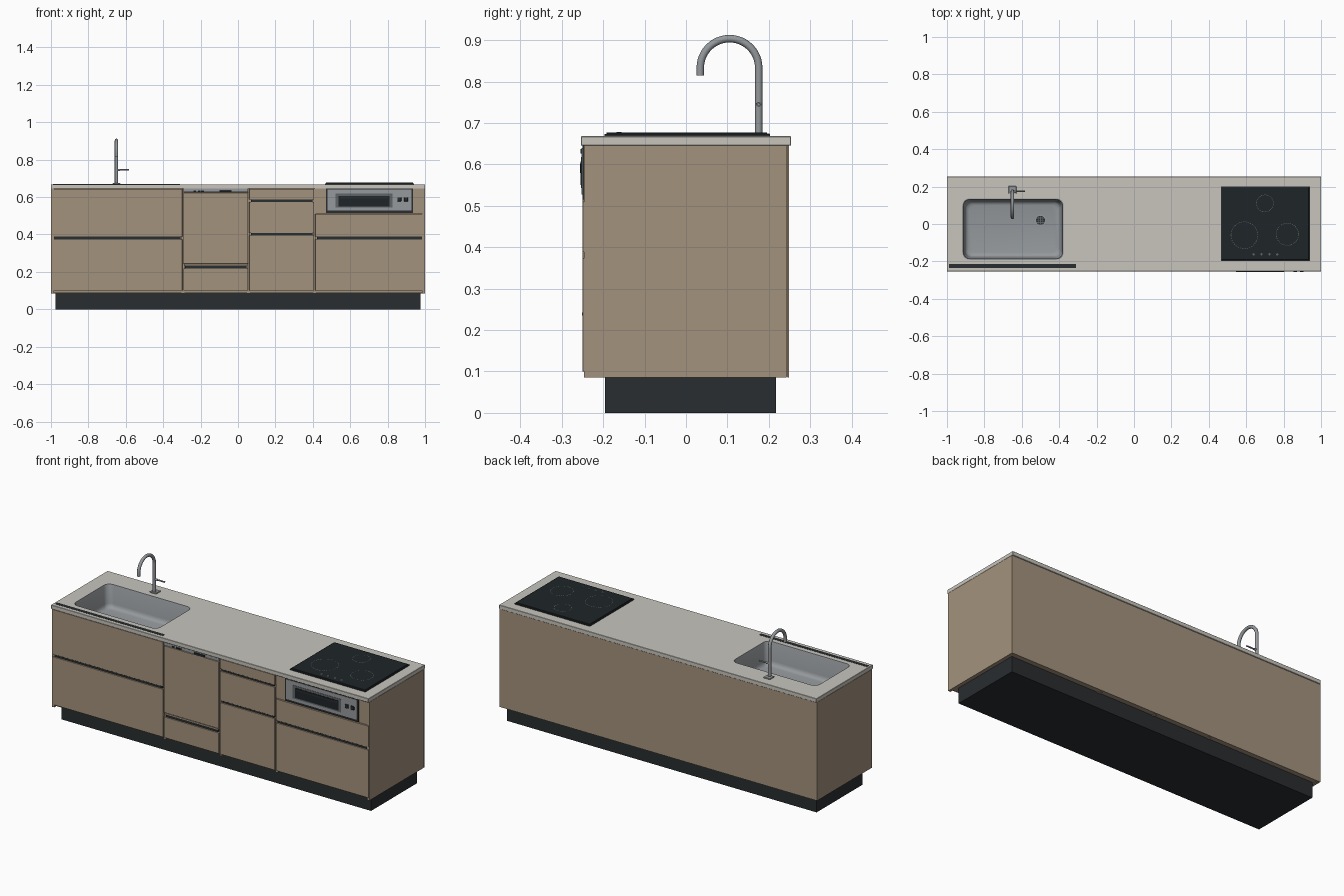
import bpy, bmesh
from math import sin, cos, pi, radians

if "Cube" in bpy.data.objects:
    bpy.data.objects.remove(bpy.data.objects["Cube"])


def material(name, rgb):
    m = bpy.data.materials.new(name)
    m.diffuse_color = (*rgb, 1)
    m.use_nodes = True
    m.node_tree.nodes["Principled BSDF"].inputs["Base Color"].default_value = m.diffuse_color
    return m


WOOD = material("wood", (0.37, 0.29, 0.205))
DARK = material("dark", (0.022, 0.026, 0.029))
STONE = material("stone", (0.58, 0.56, 0.51))
STEEL = material("steel", (0.30, 0.32, 0.335))
GLASS = material("glass", (0.013, 0.018, 0.021))
MARK = material("marking", (0.12, 0.13, 0.14))


def finish(name, bm, mat, smooth=False):
    bmesh.ops.recalc_face_normals(bm, faces=bm.faces)
    me = bpy.data.meshes.new(name)
    bm.to_mesh(me)
    bm.free()
    ob = bpy.data.objects.new(name, me)
    bpy.context.collection.objects.link(ob)
    me.materials.append(mat)
    if smooth:
        smooth_shade(ob)
    return ob


def smooth_shade(ob):
    bpy.ops.object.select_all(action='DESELECT')
    ob.select_set(True)
    bpy.context.view_layer.objects.active = ob
    bpy.ops.object.shade_smooth_by_angle(angle=radians(35))


def box(name, x0, x1, y0, y1, z0, z1, mat, bevel=0):
    bm = bmesh.new()
    bmesh.ops.create_cube(bm, size=1)
    for v in bm.verts:
        v.co = ((x0 + x1) / 2 + v.co.x * (x1 - x0),
                (y0 + y1) / 2 + v.co.y * (y1 - y0),
                (z0 + z1) / 2 + v.co.z * (z1 - z0))
    if bevel:
        bmesh.ops.bevel(bm, geom=bm.edges[:], offset=bevel, segments=1, affect='EDGES')
    return finish(name, bm, mat)


def rounded_rect(x0, x1, y0, y1, r, n=8):
    pts = []
    for cx, cy, a in ((x1 - r, y1 - r, 0), (x0 + r, y1 - r, 90),
                      (x0 + r, y0 + r, 180), (x1 - r, y0 + r, 270)):
        for i in range(n + 1):
            t = radians(a + 90 * i / n)
            pts.append((cx + r * cos(t), cy + r * sin(t)))
    return pts


def loft(bm, loops, cap_first=False, cap_last=True):
    rings = [[bm.verts.new(p) for p in loop] for loop in loops]
    n = len(rings[0])
    for a, b in zip(rings, rings[1:]):
        for i in range(n):
            bm.faces.new((a[i], a[(i + 1) % n], b[(i + 1) % n], b[i]))
    if cap_first:
        bm.faces.new(rings[0])
    if cap_last:
        bm.faces.new(rings[-1])


def disc(name, x, y, r, z0, z1, mat, n=32):
    bm = bmesh.new()
    loft(bm, [[(x + r * cos(2 * pi * i / n), y + r * sin(2 * pi * i / n), z)
               for i in range(n)] for z in (z0, z1)], cap_first=True)
    return finish(name, bm, mat, True)


def tube(name, pts, r, mat):
    cu = bpy.data.curves.new(name, 'CURVE')
    cu.dimensions = '3D'
    cu.bevel_depth, cu.bevel_resolution, cu.use_fill_caps = r, 4, True
    sp = cu.splines.new('POLY')
    sp.points.add(len(pts) - 1)
    for p, co in zip(sp.points, pts):
        p.co = (*co, 1)
    ob = bpy.data.objects.new(name, cu)
    bpy.context.collection.objects.link(ob)
    cu.materials.append(mat)
    bpy.ops.object.select_all(action='DESELECT')
    ob.select_set(True)
    bpy.context.view_layer.objects.active = ob
    bpy.ops.object.convert(target='MESH')
    smooth_shade(bpy.context.object)


# carcass: plinth, sides, bottom, back, dividers
box("plinth", -0.975, 0.975, -0.195, 0.217, 0, 0.09, DARK)
for s, n in ((-1, "left"), (1, "right")):
    box(n + "_side_panel", min(s, s * 0.985), max(s, s * 0.985), -0.246, 0.243, 0.085, 0.645, WOOD)
box("carcass_bottom", -0.985, 0.985, -0.232, 0.243, 0.088, 0.1, WOOD)
box("back_panel", -1, 1, 0.2445, 0.249, 0.085, 0.645, WOOD)
box("back_core", -0.985, 0.985, 0.23, 0.2445, 0.088, 0.645, WOOD)
for i, x in enumerate((-0.295, 0.057, 0.41)):
    box(f"divider_{i}", x - 0.008, x + 0.008, -0.238, 0.235, 0.085, 0.645, WOOD)

# drawer fronts: column limits and panel heights, with dark grip rails behind the gaps
COLUMNS = (("sink", -1, -0.295, ((0.10, 0.374), (0.388, 0.643))),
           ("dishwasher", -0.295, 0.057, ((0.10, 0.219), (0.243, 0.624))),
           ("middle", 0.057, 0.41, ((0.10, 0.395), (0.407, 0.574), (0.586, 0.643))),
           ("cooker", 0.41, 1, ((0.10, 0.374), (0.388, 0.510))))
for name, x0, x1, panels in COLUMNS:
    for i, (z0, z1) in enumerate(panels):
        box(f"{name}_front_{i}", x0 + 0.003, x1 - 0.003, -0.250, -0.234, z0, z1, WOOD, 0.001)
    for i, (a, b) in enumerate(zip(panels, panels[1:])):
        box(f"{name}_grip_rail_{i}", x0 + 0.012, x1 - 0.012, -0.245, -0.228, a[1] - 0.004, b[0] + 0.004, DARK)
    box(f"{name}_top_rail", x0 + 0.008, x1 - 0.008, -0.234, -0.225, 0.5, 0.645, WOOD)
box("dishwasher_grip_lip", -0.289, 0.051, -0.2505, -0.236, 0.235, 0.242, WOOD)

# dishwasher control strip
box("control_strip", -0.292, 0.054, -0.248, -0.234, 0.626, 0.645, STEEL)
box("control_display", -0.10, -0.035, -0.255, -0.246, 0.626, 0.637, DARK)
for i, x in enumerate((-0.232, -0.208, -0.19)):
    box(f"control_button_{i}", x - 0.007, x + 0.007, -0.252, -0.246, 0.627, 0.635, DARK)

# built-in grill
box("grill_surround", 0.413, 0.997, -0.246, -0.23, 0.513, 0.645, WOOD)
box("grill_frame", 0.47, 0.935, -0.250, -0.235, 0.515, 0.645, DARK)
box("grill_face", 0.478, 0.927, -0.252, -0.24, 0.527, 0.640, STEEL)
box("grill_door", 0.522, 0.825, -0.2535, -0.24, 0.543, 0.618, MARK)
box("grill_window", 0.536, 0.811, -0.2545, -0.24, 0.550, 0.607, GLASS)
box("grill_handle", 0.545, 0.802, -0.256, -0.25, 0.592, 0.602, DARK)
for i, x in enumerate((0.863, 0.898)):
    box(f"grill_knob_{i}", x - 0.011, x + 0.011, -0.2555, -0.245, 0.577, 0.599, DARK, 0.002)

# worktop with sink cut-out
SX0, SX1, SY0, SY1 = -0.914, -0.38, -0.187, 0.133
top = box("worktop", -1, 1, -0.254, 0.254, 0.645, 0.668, STONE, 0.0015)
bm = bmesh.new()
hole = rounded_rect(SX0, SX1, SY0, SY1, 0.035)
loft(bm, [[(x, y, z) for x, y in hole] for z in (0.6, 0.7)], cap_first=True)
cutter = finish("sink_cutter", bm, STONE)
cutter.hide_render = True
mod = top.modifiers.new("sink_hole", 'BOOLEAN')
mod.operation, mod.object, mod.solver = 'DIFFERENCE', cutter, 'EXACT'
bpy.context.view_layer.objects.active = top
bpy.ops.object.modifier_apply(modifier=mod.name)
bpy.data.objects.remove(cutter)
box("worktop_front_strip", -0.99, -0.31, -0.234, -0.214, 0.66, 0.669, DARK)

# sink bowl
bm = bmesh.new()
loops = []
for d, z in ((-0.003, 0.6685), (0.001, 0.6685), (0.003, 0.664), (0.010, 0.565),
             (0.013, 0.553), (0.020, 0.544), (0.032, 0.540)):
    pts = rounded_rect(SX0 + d, SX1 - d, SY0 + d, SY1 - d, 0.035)
    loops.append([(x, y, z) for x, y in pts])
loft(bm, loops)
sink = finish("sink_bowl", bm, STEEL, True)
if sink.data.polygons[-1].normal.z < 0:
    sink.data.flip_normals()

# sink drain with strainer bars
disc("drain_ring", -0.5, 0.02, 0.030, 0.538, 0.542, STEEL)
disc("drain_well", -0.5, 0.02, 0.024, 0.538, 0.5428, DARK)
for i in (-1, 0, 1):
    box(f"drain_bar_x_{i + 1}", -0.52, -0.48, 0.0185 + i * 0.012, 0.0215 + i * 0.012, 0.541, 0.545, MARK)
    box(f"drain_bar_y_{i + 1}", -0.5015 + i * 0.012, -0.4985 + i * 0.012, 0.0, 0.04, 0.541, 0.5445, MARK)

# tap: gooseneck, base plate, lever
FX = -0.65
arc = [(FX, 0.105 + 0.0705 * cos(pi * i / 24), 0.833 + 0.0705 * sin(pi * i / 24)) for i in range(25)]
tube("tap_neck", [(FX, 0.1755, 0.668)] + arc + [(FX, 0.0345, 0.815)], 0.009, STEEL)
box("tap_base", FX - 0.021, FX + 0.021, 0.162, 0.203, 0.667, 0.674, STEEL, 0.002)
tube("tap_lever_hub", [(FX, 0.1755, 0.745), (FX + 0.02, 0.1755, 0.745)], 0.006, STEEL)
tube("tap_lever", [(FX, 0.1755, 0.745), (FX + 0.066, 0.1755, 0.745)], 0.004, STEEL)

# hob with burner rings and touch marks
box("hob_frame", 0.465, 0.94, -0.197, 0.201, 0.66, 0.673, DARK)
box("hob_glass", 0.470, 0.935, -0.192, 0.196, 0.67, 0.677, GLASS, 0.001)
for name, cx, cy, r in (("left", 0.59, -0.06, 0.073), ("right", 0.82, -0.055, 0.061), ("rear", 0.70, 0.11, 0.047)):
    bm = bmesh.new()
    for k in range(36):
        a, b = 2 * pi * k / 36, 2 * pi * (k + 0.6) / 36
        bm.faces.new([bm.verts.new((cx + q * cos(t), cy + q * sin(t), 0.6774))
                      for q, t in ((r, a), (r, b), (r - 0.003, b), (r - 0.003, a))])
    finish(name + "_burner_ring", bm, MARK)
for i in range(4):
    disc(f"hob_touch_mark_{i}", 0.64 + 0.042 * i, -0.162, 0.006, 0.676, 0.6775, MARK, 16)
